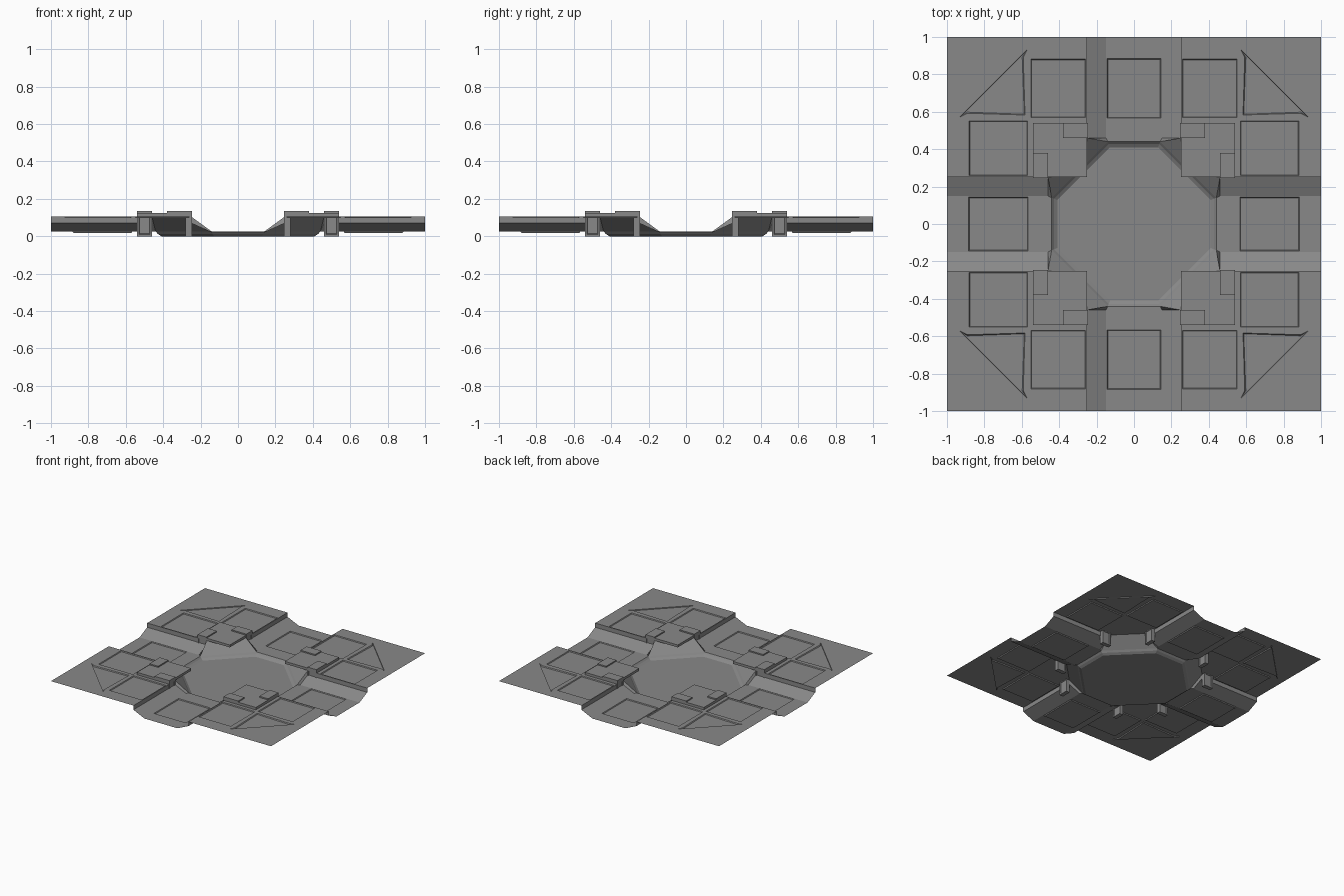
import bpy, bmesh
from math import pi
from mathutils import Vector

cube = bpy.data.objects.get("Cube")
if cube:
    bpy.data.objects.remove(cube)

grey = bpy.data.materials.new("panel_grey")
grey.use_nodes = True
COLOR = (0.25, 0.25, 0.25, 1)
grey.diffuse_color = COLOR
grey.node_tree.nodes["Principled BSDF"].inputs["Base Color"].default_value = COLOR

FLOOR, LEDGE, DECK, PAD, TOP = 0.025, 0.07, 0.105, 0.125, 0.135
EDGE, FOOT, CUT = 0.25, 0.15, 0.46     # channel half widths, start of the channel
RIM, RIM_SIDE = 0.44, 0.14             # recess outline


def finish(bm, name, copies=4):
    """Turn a bmesh into objects repeated around the centre."""
    mesh = bpy.data.meshes.new(name)
    bm.to_mesh(mesh)
    bm.free()
    mesh.materials.append(grey)
    for i in range(copies):
        ob = bpy.data.objects.new(f"{name}_{i + 1}" if copies > 1 else name, mesh)
        ob.rotation_euler.z = i * pi / 2
        bpy.context.collection.objects.link(ob)


def face(bm, *points):
    return bm.faces.new([bm.verts.new(p) for p in points])


def cut(bm, co, normal, where=lambda c: True):
    """Split the faces whose centre passes the test."""
    faces = [f for f in bm.faces if where(f.calc_center_median())]
    geom = set(faces)
    for f in faces:
        geom.update(f.edges)
        geom.update(f.verts)
    bmesh.ops.bisect_plane(bm, geom=list(geom), plane_co=co, plane_no=normal)


def sink(bm, point, margin, depth=0.007):
    """Inset the face nearest to a point and press it down."""
    f = min(bm.faces, key=lambda f: (f.calc_center_median() - Vector(point)).length)
    bmesh.ops.inset_individual(bm, faces=[f], thickness=margin)
    bmesh.ops.inset_individual(bm, faces=[f], thickness=0.006, depth=-depth)


def box(bm, lo, hi):
    verts = bmesh.ops.create_cube(bm, size=1)["verts"]
    for v in verts:
        v.co = Vector([a if c < 0 else b for c, a, b in zip(v.co, lo, hi)])
    return verts


# Corner decks with two square panels and one triangular panel
bm = bmesh.new()
face(bm, (EDGE, CUT, DECK), (CUT, EDGE, DECK), (1, EDGE, DECK), (1, 1, DECK), (EDGE, 1, DECK))
SPLIT, FAR = 0.56, 0.89
cut(bm, (SPLIT, 0, 0), (1, 0, 0))
cut(bm, (0, SPLIT, 0), (0, 1, 0))
cut(bm, (FAR, 0, 0), (1, 0, 0), lambda c: c.x > SPLIT and c.y < SPLIT)
cut(bm, (0, FAR, 0), (0, 1, 0), lambda c: c.y > SPLIT and c.x < SPLIT)
cut(bm, (0.76, 0.76, 0), (1, 1, 0), lambda c: c.x > SPLIT and c.y > SPLIT)
sink(bm, (0.72, 0.4, DECK), 0.012)
sink(bm, (0.4, 0.72, DECK), 0.012)
sink(bm, (0.68, 0.68, DECK), 0.032)
finish(bm, "corner_deck")

# Channels: sunken floor panel, sloped sides, upright deck edges
bm = bmesh.new()
face(bm, (-RIM_SIDE, RIM, FLOOR), (RIM_SIDE, RIM, FLOOR), (FOOT, CUT, FLOOR),
     (FOOT, 1, FLOOR), (-FOOT, 1, FLOOR), (-FOOT, CUT, FLOOR))
cut(bm, (0, SPLIT, 0), (0, 1, 0))
cut(bm, (0, FAR, 0), (0, 1, 0))
sink(bm, (0, 0.72, FLOOR), 0.008)
for s in (1, -1):
    sides = [
        [(s * FOOT, CUT, FLOOR), (s * EDGE, CUT, LEDGE), (s * EDGE, 1, LEDGE), (s * FOOT, 1, FLOOR)],
        [(s * EDGE, CUT, LEDGE), (s * EDGE, CUT, DECK), (s * EDGE, 1, DECK), (s * EDGE, 1, LEDGE)],
        [(s * RIM_SIDE, RIM, FLOOR), (s * EDGE, CUT, DECK), (s * EDGE, CUT, LEDGE), (s * FOOT, CUT, FLOOR)],
    ]
    for points in sides:
        face(bm, *(points if s > 0 else points[::-1]))
finish(bm, "channel")

# Sloped diagonal walls below the pads
bm = bmesh.new()
face(bm, (RIM_SIDE, RIM, FLOOR), (RIM, RIM_SIDE, FLOOR), (CUT, EDGE, DECK), (EDGE, CUT, DECK))
finish(bm, "diagonal_wall")

# Eight-sided centre recess with a bevelled rim
bm = bmesh.new()


def octagon(reach, side, z):
    ring = []
    for sx, sy in ((1, 1), (-1, 1), (-1, -1), (1, -1)):
        pair = [(sx * reach, sy * side, z), (sx * side, sy * reach, z)]
        ring += pair if sx * sy > 0 else pair[::-1]
    return [bm.verts.new(p) for p in ring]


rings = [octagon(RIM, RIM_SIDE, FLOOR), octagon(0.428, 0.136, 0.012), octagon(0.41, 0.128, 0)]
for outer, inner in zip(rings, rings[1:]):
    for i in range(8):
        j = (i + 1) % 8
        bm.faces.new((outer[i], outer[j], inner[j], inner[i]))
bm.faces.new(rings[-1])
finish(bm, "centre_recess", 1)

# Raised square pads overhanging the recess
bm = bmesh.new()
box(bm, (EDGE, EDGE, DECK), (0.54, 0.54, PAD))
finish(bm, "corner_pad")

# Pairs of clamps folded over the channel side of each pad
bm = bmesh.new()
for swap in (False, True):
    plate = box(bm, (CUT, 0.246, 0.115), (0.54, 0.38, TOP))
    leg = box(bm, (CUT, 0.246, 0), (0.54, 0.28, 0.115))
    ends = [f for f in {f for v in leg for f in v.link_faces} if abs(f.normal.y) > 0.5
            or abs(f.calc_center_median().y - 0.263) > 0.01]
    bm.normal_update()
    inset = bmesh.ops.inset_individual(bm, faces=ends, thickness=0.015)
    bmesh.ops.inset_individual(bm, faces=ends, thickness=0.004, depth=-0.006)
    if swap:
        moved = [v for v in bm.verts if v.co.x > v.co.y and v.co.x >= CUT - 0.01 and not v.tag]
        for v in moved:
            v.co.x, v.co.y = v.co.y, v.co.x
        bmesh.ops.reverse_faces(bm, faces=list({f for v in moved for f in v.link_faces}))
    for v in bm.verts:
        v.tag = True
finish(bm, "pad_clamp")
